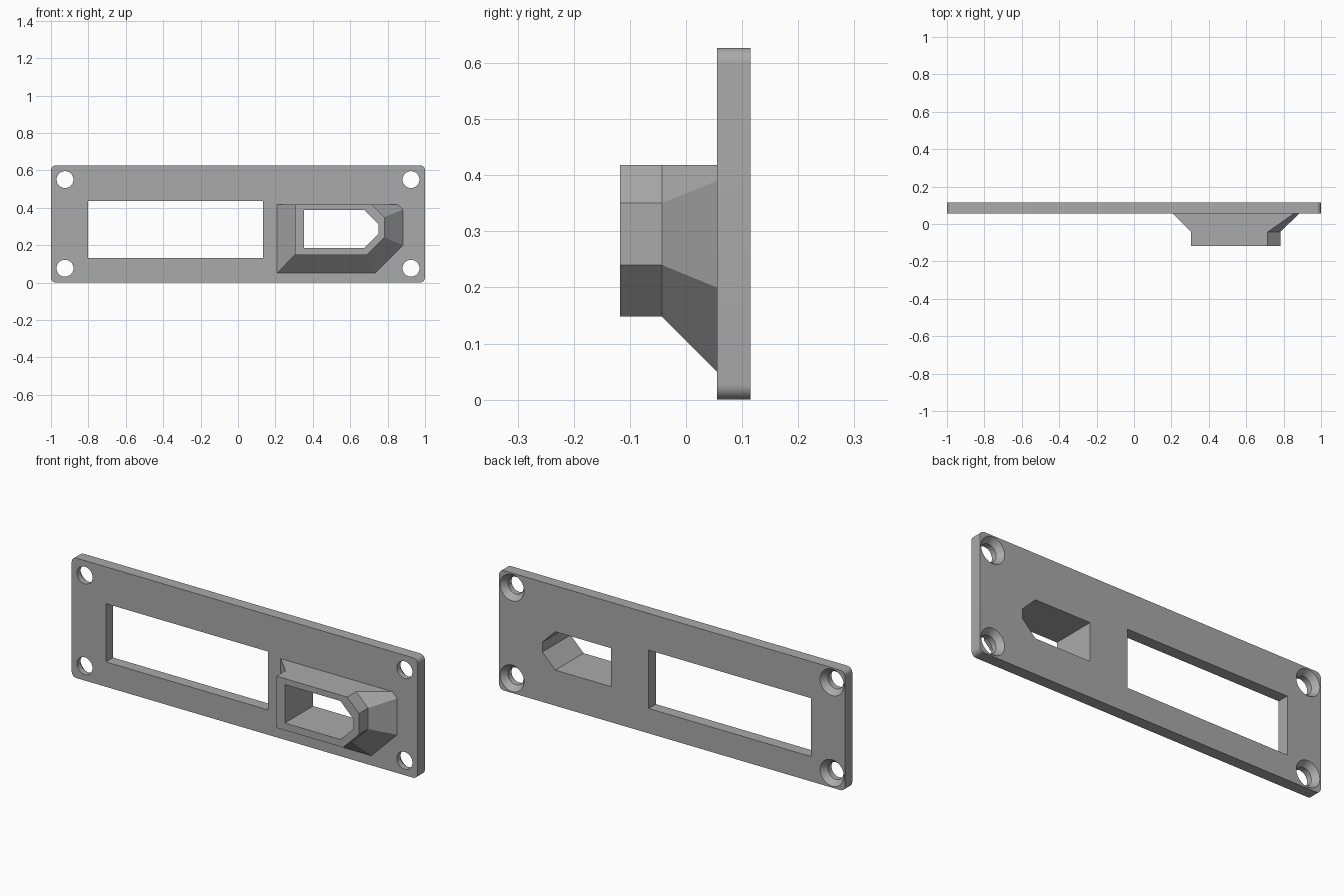
import bpy, bmesh
from math import cos, sin, pi, radians

default_cube = bpy.data.objects.get("Cube")
if default_cube:
    bpy.data.objects.remove(default_cube)

FRONT, BACK = 0.055, 0.115      # plate faces
NOSE, NECK = -0.118, -0.043     # front of the spout, start of its flare
HEIGHT = 0.627
HOLE_X, HOLE_Z = 0.925, 0.237   # screw offsets from the plate centre

grey = bpy.data.materials.new("grey plastic")
grey.use_nodes = True
grey.diffuse_color = (0.4, 0.4, 0.4, 1)
grey.node_tree.nodes["Principled BSDF"].inputs["Base Color"].default_value = (0.4, 0.4, 0.4, 1)


def loft(name, sections):
    """Solid through matching (x, z) outlines, each given with its y."""
    bm = bmesh.new()
    rings = [[bm.verts.new((x, y, z)) for x, z in outline] for y, outline in sections]
    bm.faces.new(rings[0])
    bm.faces.new(rings[-1][::-1])
    for a, b in zip(rings, rings[1:]):
        for i in range(len(a)):
            j = (i + 1) % len(a)
            bm.faces.new((a[i], b[i], b[j], a[j]))
    bmesh.ops.recalc_face_normals(bm, faces=bm.faces)
    mesh = bpy.data.meshes.new(name)
    bm.to_mesh(mesh)
    bm.free()
    mesh.materials.append(grey)
    obj = bpy.data.objects.new(name, mesh)
    bpy.context.collection.objects.link(obj)
    return obj


def combine(target, tool, operation):
    """Apply a boolean and remove the tool object."""
    tool.hide_render = True
    mod = target.modifiers.new(operation.lower(), "BOOLEAN")
    mod.operation, mod.object, mod.solver = operation, tool, "EXACT"
    bpy.context.view_layer.objects.active = target
    bpy.ops.object.modifier_apply(modifier=mod.name)
    bpy.data.objects.remove(tool)


def circle(cx, cz, r, n=48):
    return [(cx + r * cos(2 * pi * i / n), cz + r * sin(2 * pi * i / n)) for i in range(n)]


def rectangle(x0, x1, z0, z1):
    return [(x0, z0), (x1, z0), (x1, z1), (x0, z1)]


def cut_corner(x0, x1, z0, z1, low, high):
    """Rectangle with both +x corners cut at 45 degrees."""
    return [(x0, z0), (x1 - low, z0), (x1, z0 + low),
            (x1, z1 - high), (x1 - high, z1), (x0, z1)]


# Plate with rounded corners
r, outline = 0.027, []
corners = [(1 - r, HEIGHT - r), (r - 1, HEIGHT - r), (r - 1, r), (1 - r, r)]
for quarter, (cx, cz) in enumerate(corners):
    for step in range(9):
        a = (quarter + step / 8) * pi / 2
        outline.append((cx + r * cos(a), cz + r * sin(a)))
panel = loft("mounting_panel", [(FRONT, outline), (BACK, outline)])

# Spout that flares into the plate
nose = cut_corner(0.305, 0.782, 0.148, 0.418, 0.092, 0.068)
base = cut_corner(0.208, 0.882, 0.05, 0.418, 0.15, 0.028)
spout = loft("spout", [(NOSE, nose), (NECK, nose), (FRONT, base), (FRONT + 0.02, base)])
combine(panel, spout, "UNION")

# Display window and the passage through the spout
window = rectangle(-0.803, 0.135, 0.13, 0.435)
passage = cut_corner(0.354, 0.75, 0.186, 0.387, 0.075, 0.075)
for name, shape in (("window_cutter", window), ("passage_cutter", passage)):
    combine(panel, loft(name, [(NOSE - 0.1, shape), (BACK + 0.1, shape)]), "DIFFERENCE")

# Screw holes, countersunk from the back
for sx in (-1, 1):
    for sz in (-1, 1):
        x, z = sx * HOLE_X, HEIGHT / 2 + sz * HOLE_Z
        bore, sink = circle(x, z, 0.045), circle(x, z, 0.069)
        cutter = loft("screw_cutter", [(FRONT - 0.02, bore), (BACK - 0.03, bore),
                                       (BACK, sink), (BACK + 0.02, sink)])
        combine(panel, cutter, "DIFFERENCE")

bpy.ops.object.select_all(action="DESELECT")
panel.select_set(True)
bpy.context.view_layer.objects.active = panel
bpy.ops.object.shade_smooth_by_angle(angle=radians(25))
